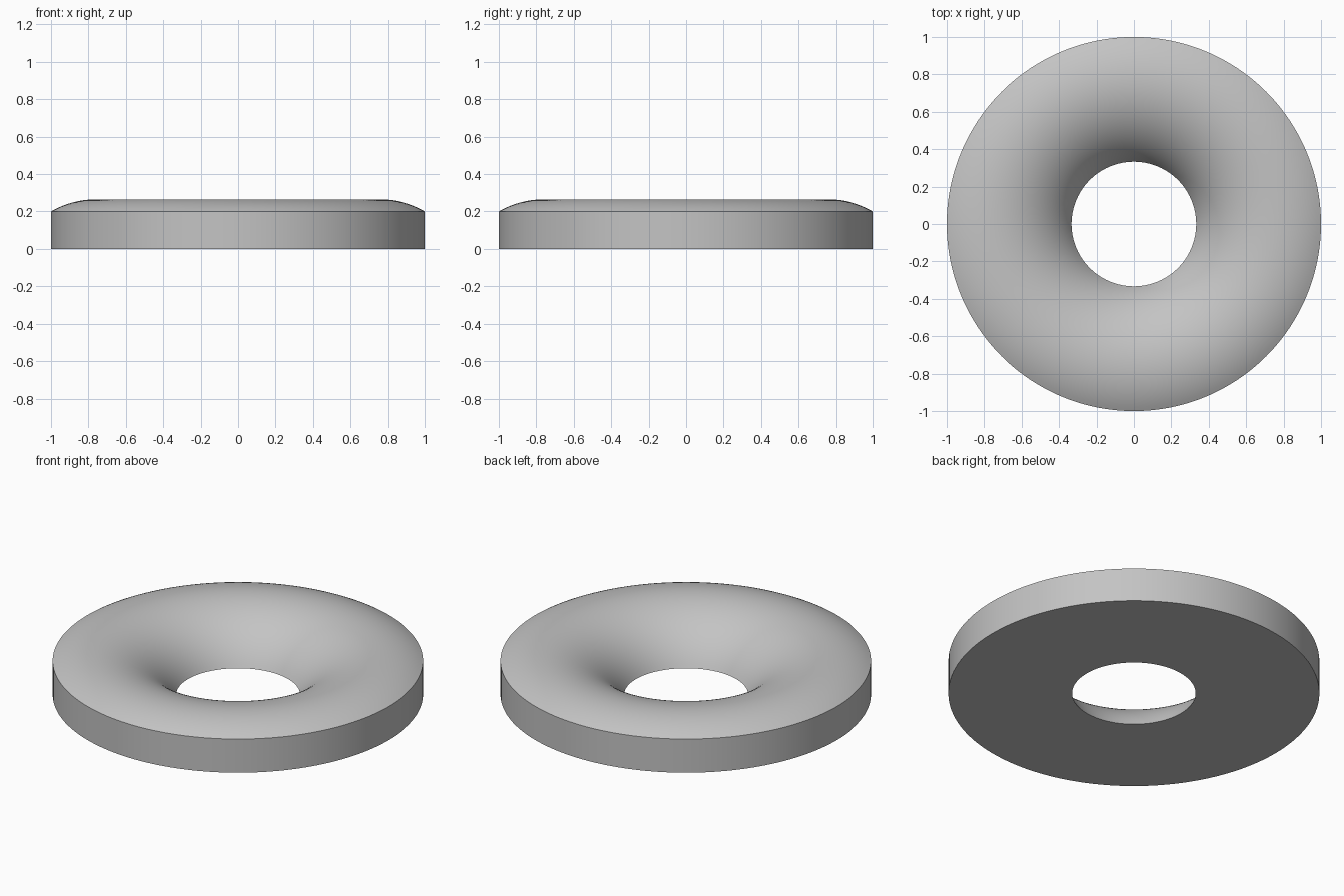
import bpy
import bmesh
from math import asin, sin, cos, pi
from mathutils import Vector

cube = bpy.data.objects.get("Cube")
if cube:
    bpy.data.objects.remove(cube, do_unlink=True)

# Dimensions of the ring section
HOLE, RIM = 0.333, 1.0
ARC_R, ARC_X, ARC_Z = 0.476, 0.76, -0.211
ARC_STEPS, SEGMENTS = 32, 192

# Plain grey material
grey = bpy.data.materials.new("plain grey")
grey.use_nodes = True
colour = (0.55, 0.55, 0.55, 1)
grey.diffuse_color = colour
grey.node_tree.nodes["Principled BSDF"].inputs["Base Color"].default_value = colour

# Section: flat base, crowned arc from the hole edge to the rim, upright rim
start = asin((HOLE - ARC_X) / ARC_R)
end = asin((RIM - ARC_X) / ARC_R)
section = [Vector((RIM, 0, 0)), Vector((HOLE, 0, 0))]
for i in range(1, ARC_STEPS + 1):
    a = start + (end - start) * i / ARC_STEPS
    section.append(Vector((ARC_X + ARC_R * sin(a), 0, ARC_Z + ARC_R * cos(a))))

# Spin the section into a closed ring
bm = bmesh.new()
verts = [bm.verts.new(p) for p in section]
edges = [bm.edges.new((v, verts[(i + 1) % len(verts)])) for i, v in enumerate(verts)]
bmesh.ops.spin(bm, geom=verts + edges, cent=(0, 0, 0), axis=(0, 0, 1),
               angle=2 * pi, steps=SEGMENTS, use_merge=True)
bmesh.ops.remove_doubles(bm, verts=bm.verts, dist=0.0001)
bmesh.ops.recalc_face_normals(bm, faces=bm.faces)
mesh = bpy.data.meshes.new("crowned_ring")
bm.to_mesh(mesh)
bm.free()
mesh.materials.append(grey)

ring = bpy.data.objects.new("crowned_ring", mesh)
bpy.context.collection.objects.link(ring)
bpy.context.view_layer.objects.active = ring
ring.select_set(True)
bpy.ops.object.shade_smooth_by_angle(angle=pi / 6)
